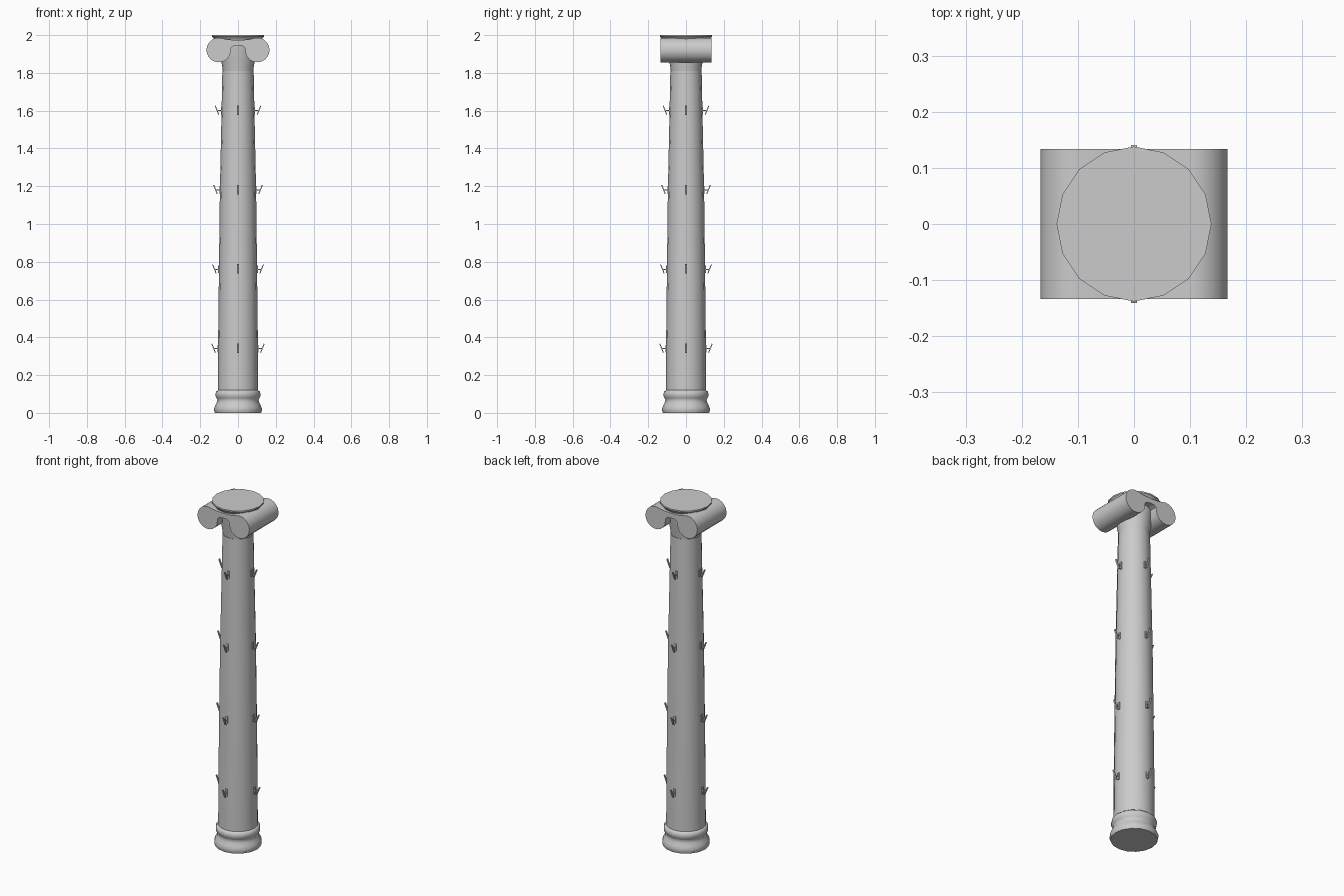
import bpy, bmesh
from math import sin, cos, pi, radians
from mathutils import Matrix, Vector

if "Cube" in bpy.data.objects:
    bpy.data.objects.remove(bpy.data.objects["Cube"])


def finish(name, bm, angle=40):
    bmesh.ops.recalc_face_normals(bm, faces=bm.faces)
    me = bpy.data.meshes.new(name)
    bm.to_mesh(me)
    bm.free()
    ob = bpy.data.objects.new(name, me)
    bpy.context.collection.objects.link(ob)
    if angle:
        bpy.ops.object.select_all(action='DESELECT')
        ob.select_set(True)
        bpy.context.view_layer.objects.active = ob
        bpy.ops.object.shade_smooth_by_angle(angle=radians(angle))
    return ob


def lathe(name, profile, sides=16):
    """Closed solid of revolution from (radius, z) points."""
    bm = bmesh.new()
    rings = [[bm.verts.new((r * cos(2 * pi * i / sides), r * sin(2 * pi * i / sides), z))
              for i in range(sides)] for r, z in profile]
    for a, b in zip(rings, rings[1:]):
        for i in range(sides):
            j = (i + 1) % sides
            bm.faces.new((a[i], a[j], b[j], b[i]))
    bm.faces.new(rings[0])
    bm.faces.new(rings[-1])
    return finish(name, bm)


# Moulded base
lathe("base", [(.122, 0), (.126, .012), (.126, .025), (.12, .04), (.112, .055), (.109, .07),
               (.113, .078), (.118, .088), (.119, .1), (.116, .112), (.106, .12)])

# Shaft with a gentle taper
shaft = [(.106, .1), (.105, .4), (.101, .75), (.096, 1.17), (.087, 1.6), (.083, 1.81)]
lathe("shaft", shaft)

# Flared neck and round top slab
lathe("capital_neck", [(.08, 1.805), (.083, 1.83), (.088, 1.86), (.094, 1.9), (.1, 1.955)])
lathe("top_slab", [(.125, 1.975), (.13, 1.985), (.138, 1.992), (.138, 2.0)])

# Scroll pair: half outline mirrored across x, extruded front to back
half = [(0, 1.974), (.05, 1.976)]
for i in range(15):
    a = radians(90 - i * 17.5)
    half.append((.102 + .065 * cos(a), 1.921 + .065 * sin(a)))
half += [(.036, 1.935), (.022, 1.944), (0, 1.946)]
outline = half + [(-x, z) for x, z in reversed(half[1:-1])]
bm = bmesh.new()
face = bm.faces.new([bm.verts.new((x, -.134, z)) for x, z in outline])
ext = bmesh.ops.extrude_face_region(bm, geom=[face])
bmesh.ops.translate(bm, vec=(0, .268, 0), verts=[v for v in ext["geom"] if isinstance(v, bmesh.types.BMVert)])
finish("scrolls", bm)


def box(bm, size, center, tilt=0):
    m = Matrix.Translation(center) @ Matrix.Rotation(tilt, 4, 'Y') @ Matrix.Diagonal((*size, 1))
    bmesh.ops.create_cube(bm, size=1, matrix=m)


# Small brackets: wall plate, stem and leaning outer plate
for level, (z, r) in enumerate([(.34, .105), (.76, .101), (1.18, .095), (1.6, .087)]):
    for side in range(4):
        bm = bmesh.new()
        box(bm, (.006, .012, .04), (r + .001, 0, z))
        box(bm, (.026, .006, .006), (r + .011, 0, z))
        box(bm, (.005, .01, .052), (r + .024, 0, z + .002), radians(22))
        bm.transform(Matrix.Rotation(side * pi / 2, 4, 'Z'))
        finish(f"bracket_{level}_{side}", bm, 0)
